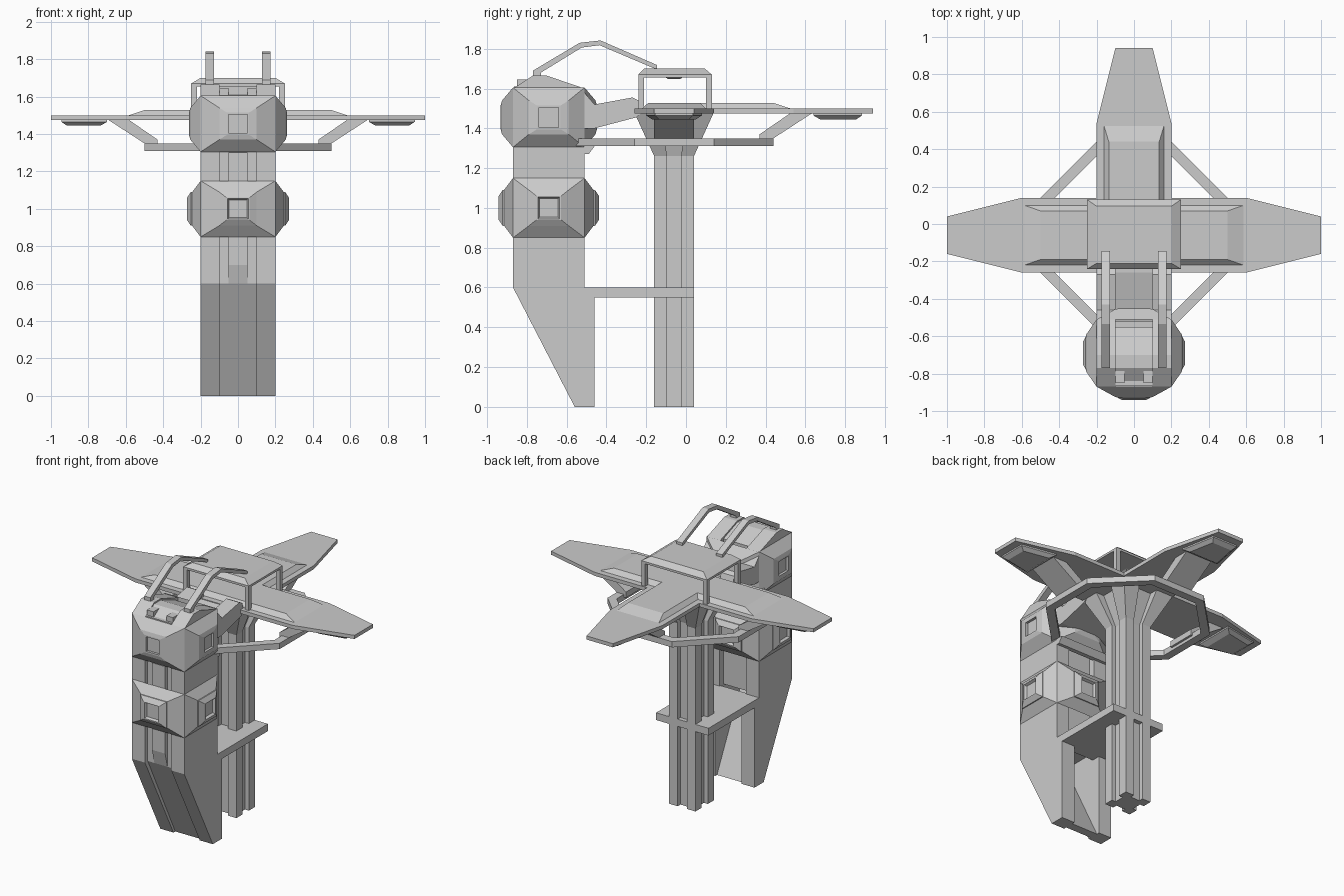
import bpy, bmesh, math

if "Cube" in bpy.data.objects:
    bpy.data.objects.remove(bpy.data.objects["Cube"])

CY = -0.06   # y of the main column axis


def loft(name, rings, closed=False):
    """Bridge equal-length point loops; cap the ends unless the chain is closed."""
    bm = bmesh.new()
    vs = [[bm.verts.new(p) for p in r] for r in rings]
    n = len(vs[0])
    pairs = list(zip(vs, vs[1:])) + ([(vs[-1], vs[0])] if closed else [])
    for a, b in pairs:
        for i in range(n):
            j = (i + 1) % n
            bm.faces.new((a[i], a[j], b[j], b[i]))
    if not closed:
        bm.faces.new(vs[0])
        bm.faces.new(vs[-1])
    bmesh.ops.recalc_face_normals(bm, faces=bm.faces)
    me = bpy.data.meshes.new(name)
    bm.to_mesh(me)
    bm.free()
    ob = bpy.data.objects.new(name, me)
    bpy.context.collection.objects.link(ob)
    return ob


def rect(x0, x1, y0, y1, z):
    return [(x0, y0, z), (x1, y0, z), (x1, y1, z), (x0, y1, z)]


def box(name, x0, x1, y0, y1, z0, z1):
    return loft(name, [rect(x0, x1, y0, y1, z0), rect(x0, x1, y0, y1, z1)])


def side_prism(name, prof, x0, x1):
    """Extrude a (y, z) profile along x."""
    return loft(name, [[(x, y, z) for y, z in prof] for x in (x0, x1)])


def plan(pts, z, s=1, cy=0.0):
    return [(x * s, y * s + cy, z) for x, y in pts]


def around(pts, k):
    """Turn (r, t, z) points by k quarter turns about the column axis."""
    c, s = round(math.cos(k * math.pi / 2)), round(math.sin(k * math.pi / 2))
    return [(r * c - t * s, r * s + t * c + CY, z) for r, t, z in pts]


# --- grooved column with flared head
quarter = [(.1, -.1), (.1, -.035), (.07, -.035), (.07, .035), (.1, .035)]
section = []
for k in range(4):
    c, s = round(math.cos(k * math.pi / 2)), round(math.sin(k * math.pi / 2))
    section += [(x * c - y * s, x * s + y * c) for x, y in quarter]
loft("column", [plan(section, 0, 1, CY), plan(section, 1.26, 1, CY),
                plan(section, 1.48, 2, CY)])

# --- cross-shaped canopy with raised panels
half = [(.6, -.26), (1, -.16), (1, .04), (.6, .14), (.2, .14), (.2, .54), (.1, .94)]
outline = half + [(-x, y) for x, y in reversed(half)]
loft("canopy_wings", [plan(outline, 1.475), plan(outline, 1.50)])
loft("side_wing_panel", [rect(-.6, .6, -.225, .105, 1.495),
                         rect(-.5, .5, -.19, .07, 1.528)])
loft("rear_wing_panel", [rect(-.165, .165, .07, .54, 1.495),
                         rect(-.135, .135, .07, .44, 1.528)])

# --- octagonal ring under the canopy
octo = [(.5, -.2), (.5, .2), (.2, .5), (-.2, .5), (-.5, .2), (-.5, -.2), (-.2, -.5), (.2, -.5)]
loft("support_ring", [plan(octo, 1.31, 1, CY), plan(octo, 1.35, 1, CY),
                      plan(octo, 1.35, .89, CY), plan(octo, 1.31, .89, CY)], closed=True)

# --- braces and lamps under each wing
for k, label in ((0, "right"), (1, "rear"), (2, "left")):
    prof = [(.43, 1.33), (.47, 1.33), (.5, 1.35), (.7, 1.48), (.59, 1.48), (.43, 1.37)]
    loft(label + "_wing_brace", [around([(r, t, z) for r, z in prof], k) for t in (-.1, .1)])
    loft(label + "_wing_lamp", [
        around([(r0, -w0, z), (r1, -w1, z), (r1, w1, z), (r0, w0, z)], k)
        for r0, r1, w0, w1, z in ((.70, .945, .14, .095, 1.48), (.70, .945, .14, .095, 1.465),
                                  (.735, .915, .11, .075, 1.445))])

# --- lantern roof on four posts
loft("lantern_roof", [rect(-.25, .25, -.24, .13, 1.655), rect(-.25, .25, -.24, .13, 1.67),
                      rect(-.2, .2, -.21, .095, 1.70)])
loft("lantern_lamp", [rect(-.035, .035, -.09, -.03, 1.648), rect(-.055, .055, -.11, -.01, 1.66)])
for sx in (-1, 1):
    for y in (-.24, .10):
        x = sx * .235
        box("lantern_post", x - .015, x + .015, y, y + .03, 1.5, 1.66)

# --- bridge between column and tower
box("bridge_deck", -.2, .2, -.52, .04, .55, .60)

# --- tower: two side slabs, recessed centre
side = [(-.56, 0), (-.46, 0), (-.46, .6), (-.51, .6), (-.51, 1.6),
        (-.70, 1.665), (-.77, 1.665), (-.87, 1.6), (-.87, .6)]
for x0 in (-.2, .1):
    side_prism("tower_side", side, x0, x0 + .1)
side_prism("tower_core", [(-.84, .6), (-.55, .6), (-.55, 1.6), (-.70, 1.655),
                          (-.77, 1.655), (-.84, 1.61)], -.1, .1)
side_prism("tower_base_plate", [(-.54, 0), (-.48, 0), (-.78, .6), (-.84, .6)], -.1, .1)
side_prism("tower_front_rib", [(-.84, .6), (-.865, .7), (-.865, 1.3), (-.83, 1.3), (-.83, .6)],
           -.05, .05)
box("tower_top_hatch", -.1, .1, -.865, -.80, 1.59, 1.61)
for sx in (-1, 1):
    box("tower_top_block", sx * .075 - .025, sx * .075 + .025, -.85, -.78, 1.6, 1.645)


# --- faceted window bays on all four faces of both storeys
def bay(name, k, zc, steps):
    c, s = round(math.cos(k * math.pi / 2)), round(math.sin(k * math.pi / 2))
    reach, wide = (.2, .18) if k % 2 == 0 else (.18, .2)
    rings = []
    for w, h, d in steps:
        w = wide if w is None else w
        pts = [(reach + d, -w, -h), (reach + d, w, -h), (reach + d, w, h), (reach + d, -w, h)]
        rings.append([(a * c - b * s, a * s + b * c - .69, zc + z) for a, b, z in pts])
    loft(name, rings)


lower = [(None, .15, 0), (.1, .09, .045), (.1, .09, .052), (.062, .06, .072),
         (.055, .055, .072), (.047, .047, .055)]
upper = [(None, .15, 0), (.1, .085, .055), (.06, .06, .062), (.05, .05, .062), (.05, .05, .045)]
for k in range(4):
    bay("lower_window_bay", k, 1.0, lower)
    bay("upper_window_bay", k, 1.455, upper)

# --- neck arms from tower to canopy, with ramp between
for x0 in (-.2, .1):
    side_prism("neck_arm", [(-.52, 1.40), (-.46, 1.40), (-.25, 1.455), (-.22, 1.48),
                            (-.24, 1.54), (-.27, 1.555), (-.46, 1.52), (-.52, 1.59)], x0, x0 + .1)
side_prism("neck_ramp", [(-.52, 1.40), (-.46, 1.40), (-.24, 1.46), (-.24, 1.50), (-.52, 1.43)],
           -.1, .1)
side_prism("neck_sill", [(-.52, 1.27), (-.49, 1.27), (-.46, 1.31), (-.52, 1.31)], -.2, .2)

# --- two bent pipes over the top
pipe = [(-.77, 1.66), (-.77, 1.69), (-.535, 1.83), (-.43, 1.842), (-.145, 1.718),
        (-.145, 1.695), (-.435, 1.818), (-.525, 1.806), (-.73, 1.68), (-.73, 1.66)]
for sx in (-1, 1):
    side_prism("roof_pipe", pipe, sx * .152 - .023, sx * .152 + .023)
